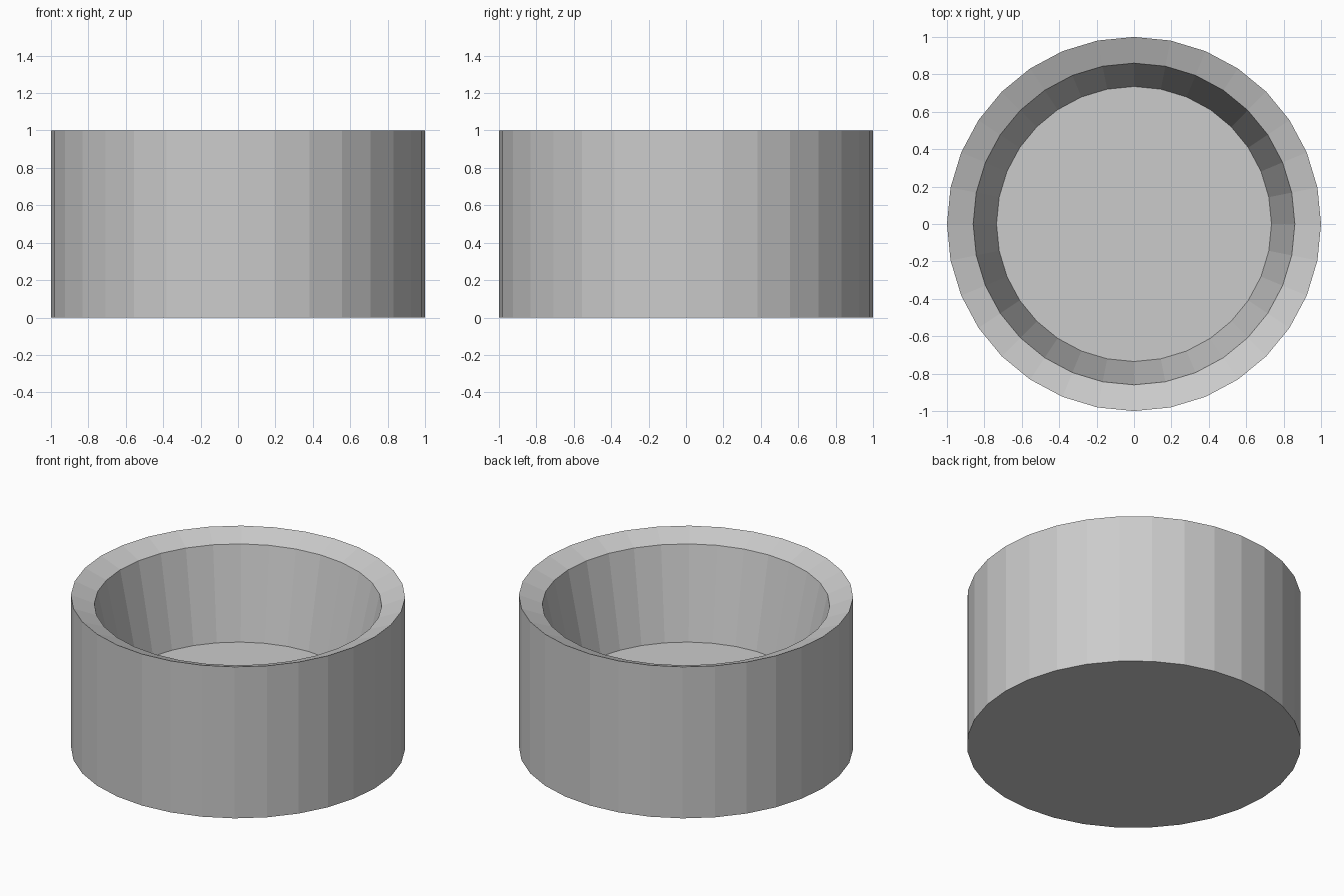
import bpy, bmesh
from math import cos, sin, tau

if "Cube" in bpy.data.objects:
    bpy.data.objects.remove(bpy.data.objects["Cube"])

SIDES = 32
# Profile (radius, height): base, outer wall, sloped rim, tapered inner wall, floor
PROFILE = [(1.0, 0.0), (1.0, 1.0), (0.86, 0.945), (0.735, 0.355)]

bm = bmesh.new()
rings = [[bm.verts.new((r * cos(tau * i / SIDES), r * sin(tau * i / SIDES), z))
          for i in range(SIDES)] for r, z in PROFILE]

# Walls and rim
for a, b in zip(rings, rings[1:]):
    for i in range(SIDES):
        j = (i + 1) % SIDES
        bm.faces.new((a[i], a[j], b[j], b[i]))

# Underside and inner floor
bm.faces.new(rings[0][::-1])
bm.faces.new(rings[-1])
bmesh.ops.recalc_face_normals(bm, faces=bm.faces)

mesh = bpy.data.meshes.new("round_bowl")
bm.to_mesh(mesh)
bm.free()
bpy.context.collection.objects.link(bpy.data.objects.new("round_bowl", mesh))
